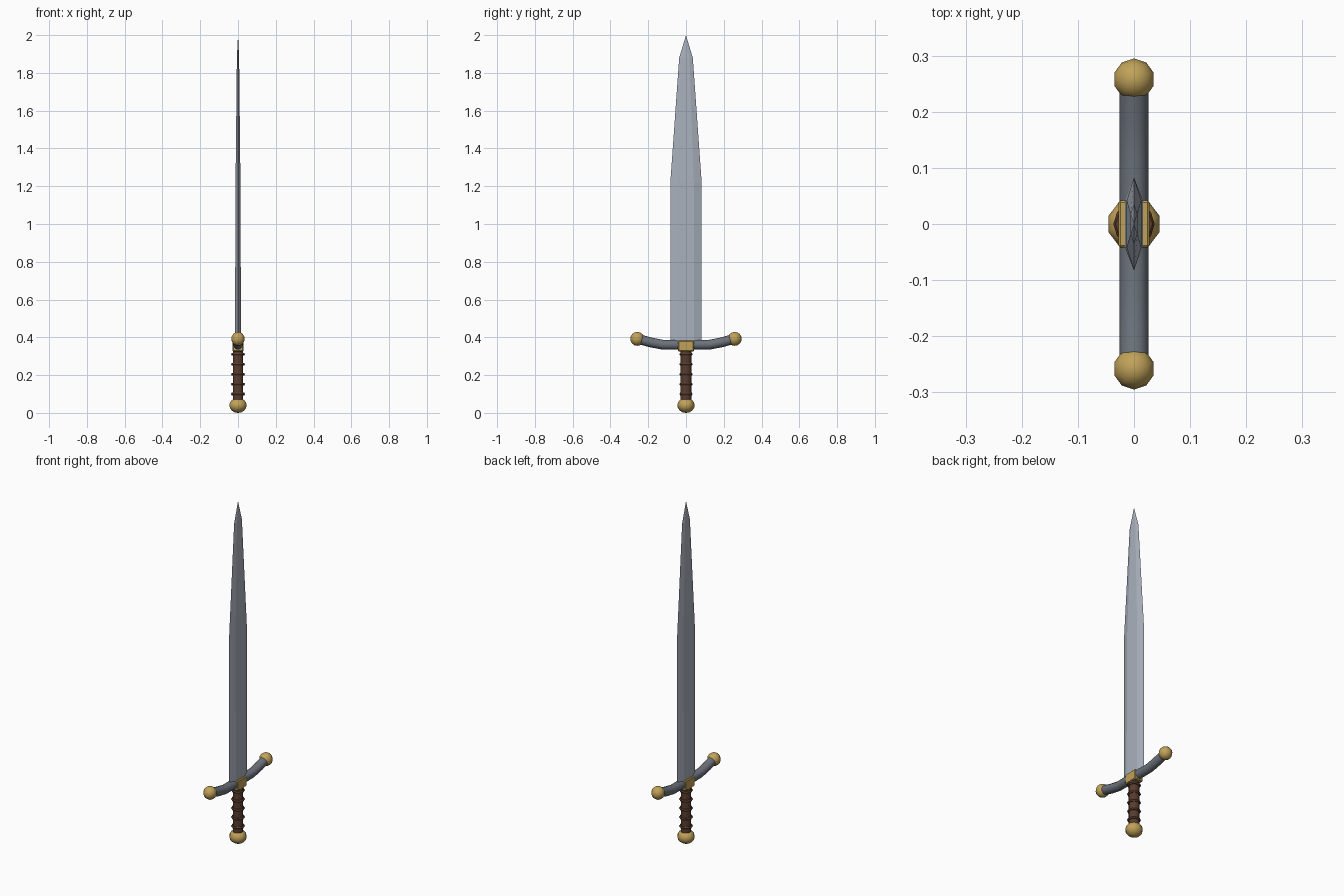
import bpy, bmesh, math
from mathutils import Vector

if "Cube" in bpy.data.objects:
    bpy.data.objects.remove(bpy.data.objects["Cube"])


def material(name, rgb):
    m = bpy.data.materials.new(name)
    m.diffuse_color = (*rgb, 1)
    m.use_nodes = True
    m.node_tree.nodes["Principled BSDF"].inputs["Base Color"].default_value = m.diffuse_color
    return m


STEEL = material("steel", (0.40, 0.44, 0.51))
IRON = material("dark_iron", (0.15, 0.17, 0.20))
GOLD = material("gold", (0.53, 0.36, 0.10))
LEATHER = material("leather", (0.10, 0.045, 0.028))


def loft(name, rings, mat, tip=None, smooth=False):
    """Skin a list of equal-length rings, capping the ends."""
    bm = bmesh.new()
    rows = [[bm.verts.new(p) for p in r] for r in rings]
    n = len(rows[0])
    for a, b in zip(rows, rows[1:]):
        for i in range(n):
            bm.faces.new((a[i], a[(i + 1) % n], b[(i + 1) % n], b[i]))
    bm.faces.new(rows[0][::-1])
    if tip:
        t = bm.verts.new(tip)
        for i in range(n):
            bm.faces.new((rows[-1][i], rows[-1][(i + 1) % n], t))
    else:
        bm.faces.new(rows[-1])
    bmesh.ops.recalc_face_normals(bm, faces=bm.faces)
    me = bpy.data.meshes.new(name)
    bm.to_mesh(me)
    bm.free()
    ob = bpy.data.objects.new(name, me)
    bpy.context.collection.objects.link(ob)
    return finish(ob, name, mat, smooth)


def finish(ob, name, mat, smooth=False):
    ob.name = name
    ob.data.materials.append(mat)
    if smooth:
        bpy.ops.object.select_all(action='DESELECT')
        ob.select_set(True)
        bpy.context.view_layer.objects.active = ob
        bpy.ops.object.shade_smooth_by_angle(angle=math.radians(50))
    return ob


def ball(name, loc, scale, segments=10, rings=8):
    bpy.ops.mesh.primitive_uv_sphere_add(segments=segments, ring_count=rings, radius=1, location=loc)
    ob = bpy.context.object
    ob.scale = scale
    return finish(ob, name, GOLD, True)


# Blade: flattened hexagonal section, tapering to a point
def blade_section(z, w, t):
    f = w * 0.5
    return [(0, -w, z), (t, -f, z), (t, f, z), (0, w, z), (-t, f, z), (-t, -f, z)]


loft("blade", [blade_section(*s) for s in
               ((0.36, 0.083, 0.016), (1.22, 0.083, 0.013), (1.88, 0.036, 0.006))],
     STEEL, tip=(0, 0, 2.0))

# Crossguard: round bar with upswept ends
half = [(0.125, 0.361), (0.19, 0.374), (0.255, 0.392)]
path = [(-y, z) for y, z in reversed(half)] + half
rings = []
for i, (y, z) in enumerate(path):
    p, q = path[max(i - 1, 0)], path[min(i + 1, len(path) - 1)]
    d = Vector((0, q[0] - p[0], q[1] - p[1])).normalized()
    up = Vector((0, -d.z, d.y))
    c = Vector((0, y, z))
    rings.append([c + 0.026 * (Vector((math.cos(a), 0, 0)) + up * math.sin(a))
                  for a in (math.tau * k / 12 for k in range(12))])
loft("crossguard", rings, IRON, smooth=True)

# Guard end balls
for side, s in (("left", -1), ("right", 1)):
    ball(f"guard_ball_{side}", (0, s * 0.258, 0.392), (0.037,) * 3)

# Gold centre block
bpy.ops.mesh.primitive_cube_add(size=1, location=(0, 0, 0.354))
block = finish(bpy.context.object, "guard_block", GOLD)
block.scale = (0.056, 0.084, 0.058)
bpy.ops.object.transform_apply(location=False, rotation=False, scale=True)
bev = block.modifiers.new("bevel", 'BEVEL')
bev.width, bev.segments = 0.004, 1

# Grip with raised leather bands
bpy.ops.mesh.primitive_cylinder_add(vertices=10, radius=0.029, depth=0.28, location=(0, 0, 0.20))
finish(bpy.context.object, "grip", LEATHER, True)
for i in range(5):
    bpy.ops.mesh.primitive_torus_add(major_segments=10, minor_segments=6, major_radius=0.029,
                                     minor_radius=0.008, location=(0, 0, 0.10 + i * 0.0525))
    finish(bpy.context.object, f"grip_band_{i + 1}", LEATHER, True)

# Pommel
ball("pommel", (0, 0, 0.04), (0.048, 0.046, 0.04))
